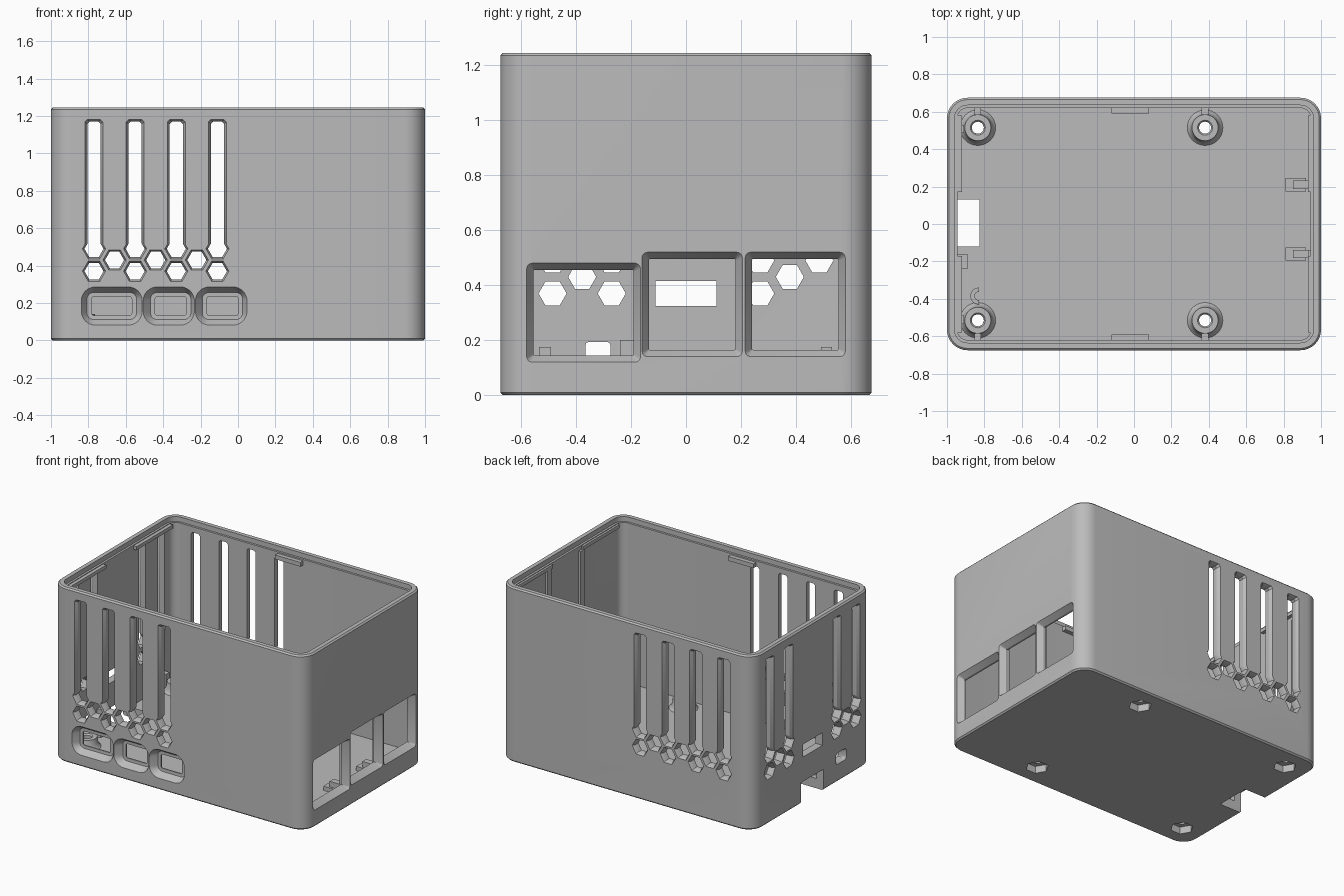
import bpy, bmesh, math

if "Cube" in bpy.data.objects:
    bpy.data.objects.remove(bpy.data.objects["Cube"])

grey = bpy.data.materials.new("plain_grey")
COLOUR = (0.5, 0.5, 0.5, 1)
grey.diffuse_color = COLOUR
grey.use_nodes = True
grey.node_tree.nodes["Principled BSDF"].inputs["Base Color"].default_value = COLOUR

HX, HY, TOP, WALL, FLOOR = 1.0, 0.675, 1.245, 0.055, 0.07


# ---- helpers ----
def finish(name, bm):
    bmesh.ops.recalc_face_normals(bm, faces=bm.faces)
    me = bpy.data.meshes.new(name)
    bm.to_mesh(me)
    bm.free()
    me.materials.append(grey)
    ob = bpy.data.objects.new(name, me)
    bpy.context.collection.objects.link(ob)
    return ob


def loft(bm, rings, loop=False):
    """Skin a list of equal-length rings; cap the ends unless looped."""
    rows = [[bm.verts.new(p) for p in ring] for ring in rings]
    pairs = list(zip(rows, rows[1:])) + ([(rows[-1], rows[0])] if loop else [])
    for a, b in pairs:
        n = len(a)
        for i in range(n):
            bm.faces.new((a[i], a[(i + 1) % n], b[(i + 1) % n], b[i]))
    if not loop:
        bm.faces.new(rows[0])
        bm.faces.new(rows[-1])


def rounded(hw, hh, r, seg=8):
    pts = []
    for k, (sx, sy) in enumerate(((1, 1), (-1, 1), (-1, -1), (1, -1))):
        for i in range(seg + 1):
            a = math.pi / 2 * (k + i / seg)
            pts.append((sx * (hw - r) + r * math.cos(a), sy * (hh - r) + r * math.sin(a)))
    return pts


def ngon(r, n):
    return [(r * math.cos(math.tau * i / n), r * math.sin(math.tau * i / n)) for i in range(n)]


def keyhole(r, w, top):
    """Hexagon with a tall vent slot rising out of it."""
    h, j, c = r * 0.866, (r - w) * 1.732, 0.012
    right = [(r / 2, -h), (r, 0), (w, j), (w, top - c), (w - c, top)]
    return right + [(-x, z) for x, z in reversed(right)]


# Map wall coordinates (u along, v up, d inward) to space
WALLS = {
    "front": lambda u, v, d: (u, d - HY, v),
    "back": lambda u, v, d: (u, HY - d, v),
    "right": lambda u, v, d: (d - HX, u, v),
    "left": lambda u, v, d: (HX - d, u, v),
}


def opening(bm, wall, u, v, outer, inner, slope, depth=0.1):
    """Cutter with a bevelled mouth on one wall."""
    steps = [(outer, -0.02), (outer, 0), (inner, slope), (inner, depth)]
    loft(bm, [[WALLS[wall](u + x, v + z, d) for x, z in ring] for ring, d in steps])


def box(bm, x0, x1, y0, y1, z0, z1):
    loft(bm, [[(x0, y0, z), (x1, y0, z), (x1, y1, z), (x0, y1, z)] for z in (z0, z1)])


def cut(target, bm):
    tool = finish("cutter", bm)
    tool.hide_render = True
    mod = target.modifiers.new("cut", 'BOOLEAN')
    mod.operation, mod.solver, mod.object = 'DIFFERENCE', 'EXACT', tool
    mod.use_self = True
    bpy.context.view_layer.objects.active = target
    bpy.ops.object.modifier_apply(modifier=mod.name)
    bpy.data.objects.remove(tool)


# ---- case shell: rounded tray with a stepped rim ----
bm = bmesh.new()
section = [(0, 0.01), (0.01, 0), (TOP - 0.01, 0), (TOP, 0.01), (TOP, 0.04),
           (TOP - 0.035, 0.04), (TOP - 0.035, WALL), (FLOOR, WALL)]
loft(bm, [[(x, y, z) for x, y in rounded(HX - i, HY - i, 0.11 - i)] for z, i in section])
case = finish("case_shell", bm)

# ---- vent slots and hexagons ----
HEX_OUT, HEX_IN = ngon(0.062, 6), ngon(0.051, 6)
SLOT_OUT, SLOT_IN = keyhole(0.062, 0.048, 0.69), keyhole(0.051, 0.035, 0.68)


def vents(wall, centres):
    bm = bmesh.new()
    for u in centres:
        opening(bm, wall, u, 0.49, SLOT_OUT, SLOT_IN, 0.02)
        blind = wall == "right" and u > 0.4
        opening(bm, wall, u, 0.37, HEX_OUT, HEX_IN, 0.02, 0.045 if blind else 0.1)
    for a, b in zip(centres, centres[1:]):
        if b - a < 0.3:
            opening(bm, wall, (a + b) / 2, 0.43, HEX_OUT, HEX_IN, 0.02)
    cut(case, bm)


for wall in ("front", "back"):
    vents(wall, [-0.77, -0.55, -0.33, -0.11])
vents("right", [-0.485, -0.27, 0.27, 0.485])

# ---- front sockets with funnel mouths ----
for u, hw, iu, ihw in ((-0.675, 0.163, -0.675, 0.107), (-0.37, 0.137, -0.36, 0.083),
                       (-0.09, 0.138, -0.083, 0.083)):
    bm = bmesh.new()
    inner = [(x + iu - u, z) for x, z in rounded(ihw, 0.05, 0.012)]
    lip = [(x + iu - u, z) for x, z in rounded(ihw + 0.025, 0.072, 0.035)]
    outer = rounded(hw, 0.102, 0.075)
    steps = [(outer, -0.02), (outer, 0), (lip, 0.045), (inner, 0.046), (inner, 0.1)]
    loft(bm, [[WALLS["front"](u + x, 0.184 + z, d) for x, z in r] for r, d in steps])
    cut(case, bm)

# ---- large side ports ----
for y0, y1, z0, z1 in ((-0.555, -0.19, 0.145, 0.455), (-0.135, 0.18, 0.165, 0.495),
                       (0.24, 0.555, 0.165, 0.495)):
    bm = bmesh.new()
    hw, hh = (y1 - y0) / 2, (z1 - z0) / 2
    opening(bm, "left", (y0 + y1) / 2, (z0 + z1) / 2,
            rounded(hw + 0.025, hh + 0.025, 0.02, 3), rounded(hw, hh, 0.004, 3), 0.04)
    cut(case, bm)

# ---- card notch, ribbon slot and indicator hole ----
bm = bmesh.new()
box(bm, -1.1, -0.825, -0.12, 0.13, -0.1, 0.15)
box(bm, -1.1, -0.9, -0.11, 0.11, 0.325, 0.415)
opening(bm, "right", -0.32, 0.165, rounded(0.06, 0.04, 0.02, 3), rounded(0.045, 0.028, 0.01, 3), 0.025)
cut(case, bm)

# ---- screw holes with hexagonal nut pockets ----
POSTS = [(x, y) for x in (-0.835, 0.38) for y in (-0.515, 0.515)]
bm = bmesh.new()
for px, py in POSTS:
    for n, r, z0, z1 in ((6, 0.075, -0.05, 0.05), (24, 0.032, 0.03, 0.1)):
        loft(bm, [[(px + x, py + y, z) for x, y in ngon(r, n)] for z in (z0, z1)])
cut(case, bm)

# ---- standoffs, each tied to the nearest wall by a rib ----
bm = bmesh.new()
for px, py in POSTS:
    profile = [(0.1, 0.065), (0.085, 0.08), (0.076, 0.1), (0.07, 0.14), (0.04, 0.14),
               (0.032, 0.13), (0.032, 0.065)]
    loft(bm, [[(px + x, py + y, z) for x, y in ngon(r, 32)] for r, z in profile], loop=True)
    near, far = sorted((math.copysign(0.578, py), math.copysign(0.63, py)))
    box(bm, px - 0.018, px + 0.018, near, far, 0.065, 0.13)
standoffs = finish("standoffs", bm)

# ---- lid catches under the rim ----
bm = bmesh.new()
for s in (-1, 1):
    y0, y1 = sorted((s * 0.59, s * 0.63))
    box(bm, -0.12, 0.08, y0, y1, 1.17, 1.2)
    y0, y1 = sorted((s * 0.17, s * 0.58))
    box(bm, -0.96, -0.92, y0, y1, 1.18, 1.205)
    box(bm, 0.93, 0.96, y0, y1, 1.18, 1.205)
catches = finish("lid_catches", bm)

# ---- port dividers and board clips ----
bm = bmesh.new()
for y in (0.21, -0.16):
    box(bm, 0.93, 0.96, y - 0.022, y + 0.022, 0.065, 1.18)
    box(bm, 0.81, 0.92, y - 0.035, y + 0.035, 0.065, 0.1)
    box(bm, 0.85, 0.95, y - 0.022, y + 0.022, 0.065, 0.14)
box(bm, -0.96, -0.89, -0.24, -0.16, 0.065, 0.2)
box(bm, -0.96, -0.91, -0.535, -0.49, 0.065, 0.175)
box(bm, -0.96, -0.91, 0.49, 0.53, 0.065, 0.175)
clips = finish("board_clips", bm)

# ---- half ring beside the indicator hole ----
bm = bmesh.new()
arc = [math.pi * (0.5 + i / 12) for i in range(13)]
outline = [(0.045 * math.cos(a), 0.045 * math.sin(a)) for a in arc]
outline += [(0.022 * math.cos(a), 0.022 * math.sin(a)) for a in reversed(arc)]
loft(bm, [[(-0.83 + x, -0.385 + y, z) for x, y in outline] for z in (0.065, 0.1)])
ring = finish("light_guide", bm)

for ob in (case, standoffs, catches, clips, ring):
    bpy.ops.object.select_all(action='DESELECT')
    ob.select_set(True)
    bpy.context.view_layer.objects.active = ob
    bpy.ops.object.shade_smooth_by_angle(angle=math.radians(30))
